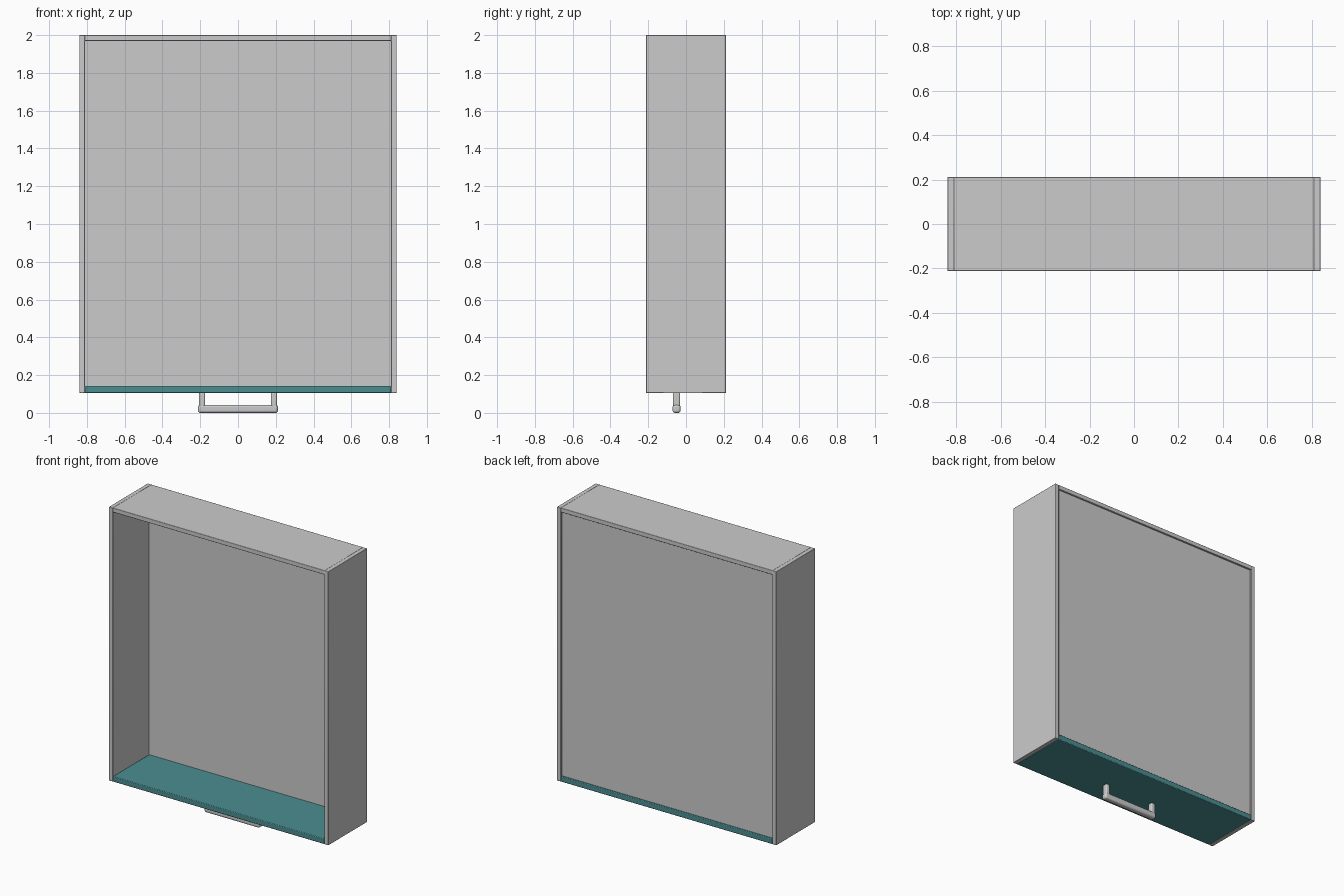
import bpy

if "Cube" in bpy.data.objects:
    bpy.data.objects.remove(bpy.data.objects["Cube"])


def box(name, x, y, z, bevel=0.0, segments=2):
    """Box from (min, max) ranges, with optional rounded edges."""
    bpy.ops.mesh.primitive_cube_add(size=1)
    ob = bpy.context.object
    ob.name = name
    ob.dimensions = [r[1] - r[0] for r in (x, y, z)]
    ob.location = [(r[0] + r[1]) / 2 for r in (x, y, z)]
    bpy.ops.object.transform_apply(location=True, rotation=False, scale=True)
    if bevel:
        mod = ob.modifiers.new("Bevel", "BEVEL")
        mod.width = bevel
        mod.segments = segments
        bpy.ops.object.shade_smooth_by_angle()
    return ob


W, D, WALL = 0.84, 0.212, 0.03      # half width, half depth, wall thickness
Z0, Z1 = 0.105, 2.0
IN = W - WALL

# Drawer walls: two sides and the far end
for side, s in (("left", -1), ("right", 1)):
    box(f"{side}_wall", sorted((s * IN, s * W)), (-D, D), (Z0, Z1), 0.003)
box("end_wall", (-IN - 0.002, IN + 0.002), (-D, D), (Z1 - WALL, Z1), 0.003)

# Thin base panel, set slightly into the frame
box("base_panel", (-IN - 0.005, IN + 0.005), (0.183, 0.2), (0.135, Z1 - WALL + 0.005))

# Coloured drawer front
front = box("drawer_front", (-IN, IN), (-D, D), (Z0, 0.142), 0.004)
teal = bpy.data.materials.new("teal_paint")
teal.diffuse_color = (0.07, 0.27, 0.28, 1)
teal.use_nodes = True
teal.node_tree.nodes["Principled BSDF"].inputs["Base Color"].default_value = teal.diffuse_color
front.data.materials.append(teal)

# Handle: grip bar and two posts
HY = -0.05
box("handle_bar", (-0.212, 0.212), (HY - 0.021, HY + 0.021), (0.0, 0.043), 0.013, 4)
for side, s in (("left", -1), ("right", 1)):
    box(f"{side}_handle_post", sorted((s * 0.174, s * 0.206)),
        (HY - 0.019, HY + 0.019), (0.025, Z0 + 0.005), 0.008, 3)
